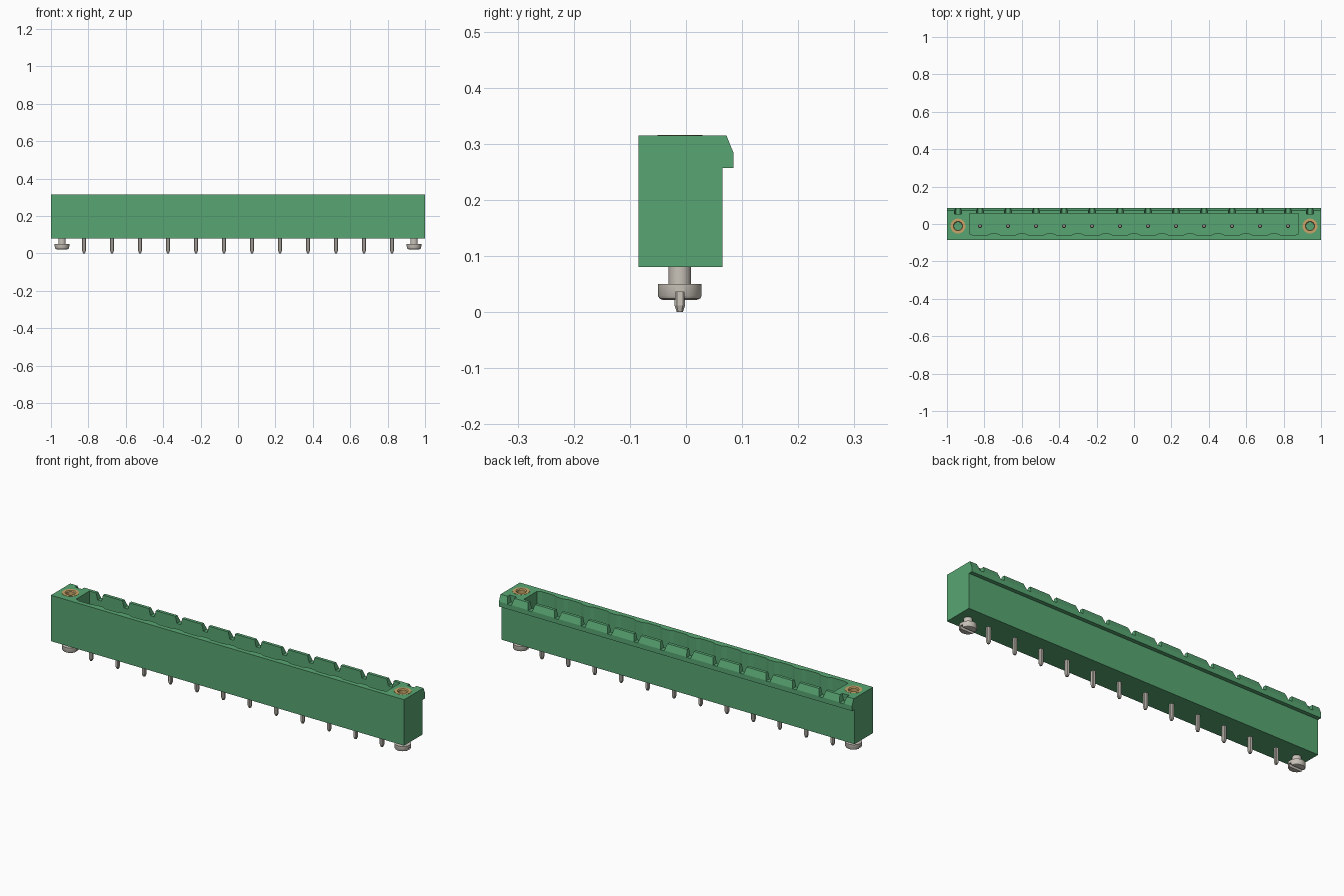
import bpy, bmesh, math

if "Cube" in bpy.data.objects:
    bpy.data.objects.remove(bpy.data.objects["Cube"])


def material(name, rgb):
    m = bpy.data.materials.new(name)
    m.use_nodes = True
    m.diffuse_color = (*rgb, 1)
    m.node_tree.nodes["Principled BSDF"].inputs["Base Color"].default_value = (*rgb, 1)
    return m


GREEN = material("green plastic", (0.098, 0.381, 0.171))
METAL = material("tinned metal", (0.578, 0.539, 0.479))
BRASS = material("brass", (0.578, 0.376, 0.141))

PITCH = 0.1497
PINS = [(i - 5.5) * PITCH for i in range(12)]
SCREWS = (-0.941, 0.941)
CY = -0.011          # line of the pins and screws


def finish(bm, name, mat):
    bmesh.ops.recalc_face_normals(bm, faces=bm.faces)
    me = bpy.data.meshes.new(name)
    bm.to_mesh(me)
    bm.free()
    me.materials.append(mat)
    ob = bpy.data.objects.new(name, me)
    bpy.context.collection.objects.link(ob)
    return ob


def prism(name, points, direction, mat):
    """Extrude a closed outline of 3D points along a direction."""
    bm = bmesh.new()
    face = bm.faces.new([bm.verts.new(p) for p in points])
    res = bmesh.ops.extrude_face_region(bm, geom=[face])
    verts = [g for g in res["geom"] if isinstance(g, bmesh.types.BMVert)]
    bmesh.ops.translate(bm, verts=verts, vec=direction)
    return finish(bm, name, mat)


def lathe(name, profile, x, mat, closed=False, seg=32):
    """Spin an (r, z) profile about the vertical axis at (x, CY)."""
    bm = bmesh.new()
    vs = [bm.verts.new((x + r, CY, z)) for r, z in profile]
    es = [bm.edges.new(p) for p in zip(vs, vs[1:])]
    if closed:
        es.append(bm.edges.new((vs[-1], vs[0])))
    bmesh.ops.spin(bm, geom=vs + es, cent=(x, CY, 0), axis=(0, 0, 1),
                   angle=2 * math.pi, steps=seg)
    bmesh.ops.remove_doubles(bm, verts=bm.verts, dist=1e-5)
    return finish(bm, name, mat)


def activate(ob):
    bpy.ops.object.select_all(action='DESELECT')
    ob.select_set(True)
    bpy.context.view_layer.objects.active = ob


def cut(ob, cutter):
    activate(ob)
    mod = ob.modifiers.new("cut", 'BOOLEAN')
    mod.operation, mod.solver, mod.object = 'DIFFERENCE', 'EXACT', cutter
    bpy.ops.object.modifier_apply(modifier=mod.name)
    bpy.data.objects.remove(cutter)


def smooth(ob):
    activate(ob)
    bpy.ops.object.shade_smooth_by_angle(angle=math.radians(35))


# Housing: side profile with the overhanging, chamfered rear lip
side = [(-0.085, 0.08), (0.065, 0.08), (0.065, 0.257), (0.085, 0.257),
        (0.085, 0.283), (0.072, 0.315), (-0.085, 0.315)]
housing = prism("housing", [(-1, y, z) for y, z in side], (2, 0, 0), GREEN)

# Open pocket with a scalloped front wall, one bulge per pin
outline = [(0.88, 0.056), (-0.88, 0.056), (-0.88, -0.052)]
for x in PINS:
    outline += [(x - 0.056, -0.052), (x - 0.036, -0.061),
                (x + 0.036, -0.061), (x + 0.056, -0.052)]
outline.append((0.88, -0.052))
cut(housing, prism("pocket_cutter", [(x, y, 0.115) for x, y in outline], (0, 0, 0.3), GREEN))

# Coding notches across the rear lip
for x in PINS + list(SCREWS):
    notch = [(x - 0.011, 0.053, 0.281), (x + 0.011, 0.053, 0.281),
             (x + 0.021, 0.053, 0.32), (x - 0.021, 0.053, 0.32)]
    cut(housing, prism("notch_cutter", notch, (0, 0.05, 0), GREEN))

# Bores for the threaded inserts
for x in SCREWS:
    bore = [(0, 0.20), (0.04, 0.20), (0.04, 0.33), (0, 0.33)]
    cut(housing, lathe("bore_cutter", bore, x, GREEN))

for x, label in zip(SCREWS, ("right", "left")):
    # Brass insert: ring with a countersunk hole
    ring = [(0.04, 0.201), (0.04, 0.316), (0.025, 0.316), (0.021, 0.311), (0.021, 0.201)]
    smooth(lathe(label + "_insert", ring, x, BRASS, closed=True))

    # Slotted screw below the housing
    shape = [(0, 0.022), (0.031, 0.022), (0.036, 0.024), (0.039, 0.029),
             (0.039, 0.05), (0.02, 0.05), (0.02, 0.09), (0, 0.09)]
    screw = lathe(label + "_screw", shape, x, METAL)
    slot = [(x - 0.06, CY - 0.0075, 0.01), (x - 0.06, CY + 0.0075, 0.01),
            (x - 0.06, CY + 0.0075, 0.036), (x - 0.06, CY - 0.0075, 0.036)]
    cut(screw, prism("slot_cutter", slot, (0.12, 0, 0), METAL))
    smooth(screw)

# Contact pins: chamfered square bars with tapered ends
for n, x in enumerate(PINS, 1):
    bm = bmesh.new()
    rings = []
    for h, z in ((0.0055, 0), (0.0095, 0.012), (0.0095, 0.24), (0.006, 0.255)):
        c = h * 0.55
        corners = [(h, -c), (h, c), (c, h), (-c, h), (-h, c), (-h, -c), (-c, -h), (c, -h)]
        rings.append([bm.verts.new((x + a, CY + b, z)) for a, b in corners])
    for lo, hi in zip(rings, rings[1:]):
        for i in range(8):
            j = (i + 1) % 8
            bm.faces.new((lo[i], lo[j], hi[j], hi[i]))
    bm.faces.new(rings[0])
    bm.faces.new(rings[-1])
    finish(bm, "pin_%d" % n, METAL)
